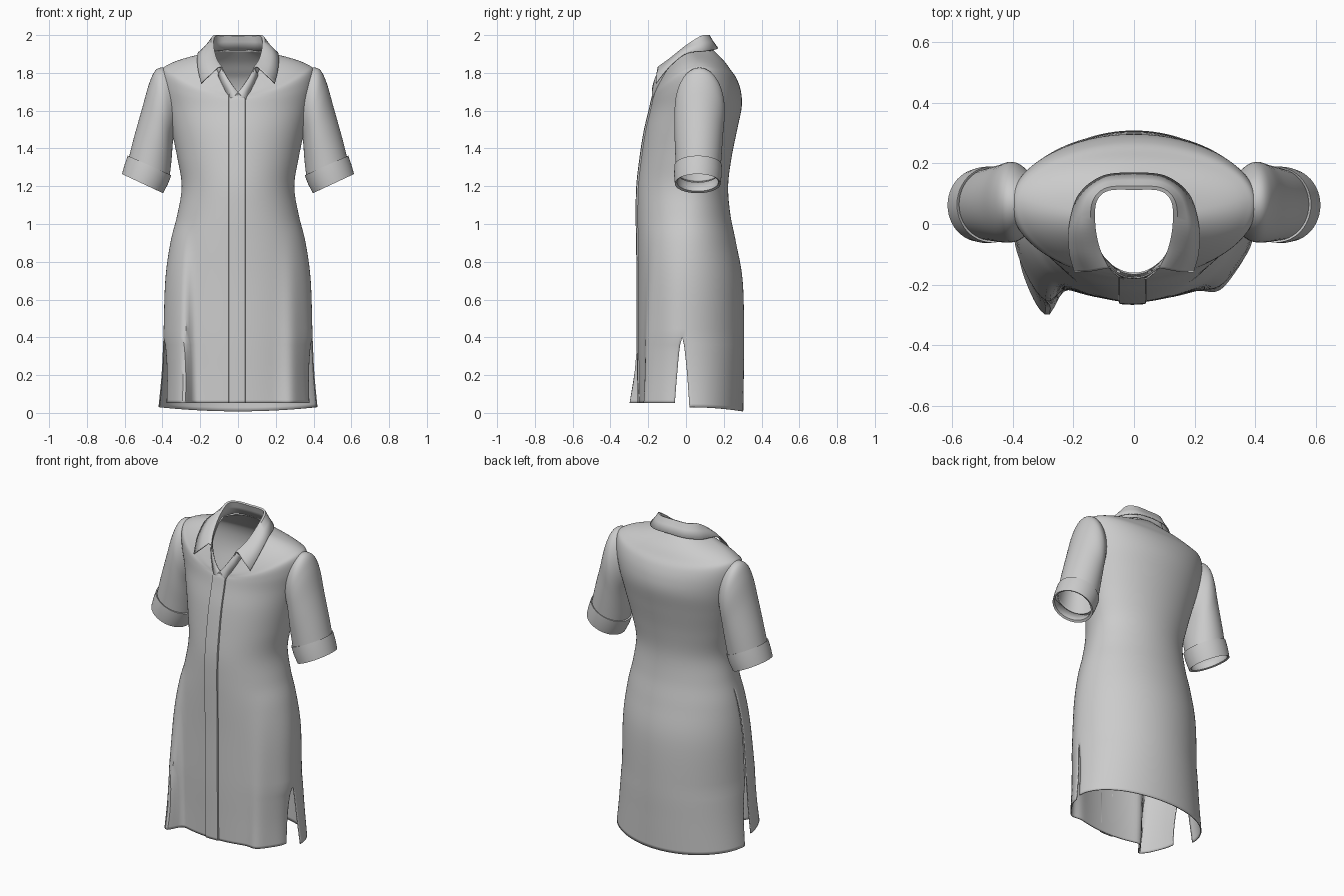
import bpy, bmesh, math
from mathutils import Vector

if "Cube" in bpy.data.objects:
    bpy.data.objects.remove(bpy.data.objects["Cube"])


def smooth_rows(rows, n):
    """Catmull-Rom resampling of a list of equal-length tuples."""
    out = []
    for i in range(len(rows) - 1):
        p = [rows[max(0, min(len(rows) - 1, i + k))] for k in (-1, 0, 1, 2)]
        for s in range(n):
            t = s / n
            out.append(tuple(0.5 * (2 * b + (c - a) * t + (2 * a - 5 * b + 4 * c - d) * t * t
                             + (3 * b - a - 3 * c + d) * t ** 3) for a, b, c, d in zip(*p)))
    out.append(tuple(rows[-1]))
    return out


def cloth(name, grids, thick, closed=False):
    """Sheet mesh from one or more point grids, welded and thickened."""
    bm = bmesh.new()
    for rows in grids:
        vs = [[bm.verts.new(p) for p in r] for r in rows]
        n = len(rows[0])
        for a, b in zip(vs, vs[1:]):
            for j in range(n if closed else n - 1):
                k = (j + 1) % n
                bm.faces.new((a[j], a[k], b[k], b[j]))
    bmesh.ops.remove_doubles(bm, verts=bm.verts, dist=0.0004)
    bmesh.ops.recalc_face_normals(bm, faces=bm.faces)
    me = bpy.data.meshes.new(name)
    bm.to_mesh(me)
    bm.free()
    ob = bpy.data.objects.new(name, me)
    bpy.context.collection.objects.link(ob)
    m = ob.modifiers.new("thickness", "SOLIDIFY")
    m.thickness, m.offset = thick, 0
    bpy.ops.object.select_all(action="DESELECT")
    ob.select_set(True)
    bpy.context.view_layer.objects.active = ob
    bpy.ops.object.shade_smooth_by_angle(angle=math.radians(40))
    return ob


# Body levels: side z, front z, back z, half width, front y, back y, side y
levels = [
    (0.03, 0.052, 0.008, .418, -.245, .30, -.02),
    (0.20, 0.20, 0.20, .402, -.247, .303, -.02),
    (0.40, 0.40, 0.40, .392, -.25, .305, -.02),
    (0.70, 0.70, 0.70, .382, -.25, .297, -.01),
    (0.90, 0.90, 0.90, .355, -.253, .262, 0),
    (1.05, 1.05, 1.05, .318, -.255, .232, .01),
    (1.20, 1.20, 1.20, .295, -.252, .22, .02),
    (1.35, 1.35, 1.35, .318, -.235, .238, .04),
    (1.50, 1.49, 1.50, .35, -.213, .268, .06),
    (1.62, 1.60, 1.62, .378, -.187, .292, .07),
    (1.73, 1.655, 1.70, .40, -.175, .288, .07),
    (1.81, 1.67, 1.765, .40, -.17, .267, .07),
    (1.84, 1.678, 1.81, .37, -.168, .237, .07),
    (1.872, 1.685, 1.86, .29, -.167, .20, .055),
    (1.91, 1.695, 1.92, .145, -.163, .14, .03),
]
fine = smooth_rows(levels, 6)


def pleat(x, z):
    """Forward flare of the front skirt folds, larger on one side."""
    k = max(0, 1 - z / 1.0)
    left = .125 * math.exp(-((x + .29) / (.04 if x > -.29 else .085)) ** 2)
    right = .035 * math.exp(-((x - .28) / .05) ** 2)
    return k * (left + right)


def half(front):
    rows = []
    n = 56
    for zs, zf, zb, w, yf, yb, yc in fine:
        k = max(0, (0.4 - zs) / 0.4) ** 0.6
        row = []
        for j in range(n + 1):
            a = math.pi * j / n
            c, s = math.cos(a), math.sin(a)
            if j in (0, n):
                s = 0
            z = zs + ((zf if front else zb) - zs) * s * s
            if front:
                # slit edge pulls forward and inward near the hem
                y0 = yc - .04 * k
                x = c * (w - .045 * k)
                y = y0 + (yf - y0) * s - pleat(x, zs)
                if zs < 0.4:
                    z += (zf - zs) * (1 - s * s)
            else:
                y0 = yc + .04 * k
                x, y = c * w, y0 + (yb - y0) * s
            row.append((x, y, z))
        rows.append(row)
    return rows


cloth("dress_body", [half(True), half(False)], .006)

# Button placket: a raised strip down the centre front
strip = []
for zs, zf, zb, w, yf, yb, yc in fine:
    if zf <= 1.69:
        strip.append([(-.05, yf + .004, zf), (-.046, yf - .007, zf), (-.005, yf - .009, zf),
                      (.036, yf - .007, zf), (.04, yf + .004, zf)])
cloth("front_placket", [strip], .005)


# Sleeves and cuffs: outer x,z / inner x,z / centre y / half depth
sleeve = [
    (.36, 1.82, .32, 1.52, .07, .09),
    (.425, 1.82, .34, 1.47, .072, .122),
    (.465, 1.75, .348, 1.43, .072, .13),
    (.505, 1.61, .353, 1.36, .068, .126),
    (.55, 1.45, .36, 1.29, .066, .12),
    (.582, 1.32, .37, 1.225, .064, .115),
]
cuff = [
    (.574, 1.352, .366, 1.262, .064, .116),
    (.583, 1.36, .355, 1.257, .064, .124),
    (.598, 1.315, .374, 1.21, .063, .124),
    (.613, 1.266, .397, 1.165, .062, .120),
    (.604, 1.268, .406, 1.174, .062, .111),
    (.588, 1.32, .384, 1.22, .063, .111),
]


def tube(name, stations, n, thick, side):
    rows = []
    for ox, oz, ix, iz, yc, h in smooth_rows(stations, n):
        row = []
        for j in range(48):
            a = 2 * math.pi * j / 48
            t = .5 + .5 * math.cos(a)
            row.append((side * (ix + (ox - ix) * t), yc + h * math.sin(a), iz + (oz - iz) * t))
        rows.append(row)
    cloth(name, [rows], thick, True)


for side, label in ((1, "right"), (-1, "left")):
    tube(label + "_sleeve", sleeve, 6, .006, side)
    tube(label + "_cuff", cuff, 1, .004, side)

# Collar: stand base, fold line and outer edge of the leaf, centre back to front
base = [(0, .14, 1.92), (.1, .13, 1.917), (.14, .07, 1.91), (.142, 0, 1.875),
        (.115, -.095, 1.79), (.045, -.16, 1.725)]
fold = [(0, .115, 1.995), (.085, .112, 1.995), (.125, .075, 1.99), (.13, 0, 1.94),
        (.115, -.08, 1.875), (.085, -.145, 1.828)]
edge = [(0, .168, 1.93), (.1, .158, 1.925), (.178, .10, 1.915), (.212, 0, 1.902),
        (.213, -.09, 1.83), (.195, -.158, 1.745)]
base, fold, edge = (smooth_rows(c, 6) for c in (base, fold, edge))
collar = []
for b, f, e in zip(base, fold, edge):
    b, f, e = Vector(b), Vector(f), Vector(e)
    flat = Vector((e.x - f.x, e.y - f.y, 0)) * .16
    collar.append([b, b.lerp(f, .6), f, f + flat + Vector((0, 0, .003)),
                   f.lerp(e, .55) + Vector((0, -.003, .008)), e])
mirrored = [[Vector((-p.x, p.y, p.z)) for p in r] for r in collar[:0:-1]]
cloth("collar", [mirrored + collar], .006)

# Turned-back front edges between the collar and the top of the placket
for side, label in ((1, "right"), (-1, "left")):
    lapel = smooth_rows([(.085, -.14, 1.825, .105, -.115, 1.79),
                         (.05, -.165, 1.765, .085, -.14, 1.73),
                         (.018, -.176, 1.72, .05, -.172, 1.68),
                         (-.035, -.178, 1.66, .036, -.181, 1.64)], 5)
    cloth(label + "_neck_edge", [[[(side * r[0], r[1], r[2]), (side * r[3], r[4], r[5])]
                                  for r in lapel]], .006)
